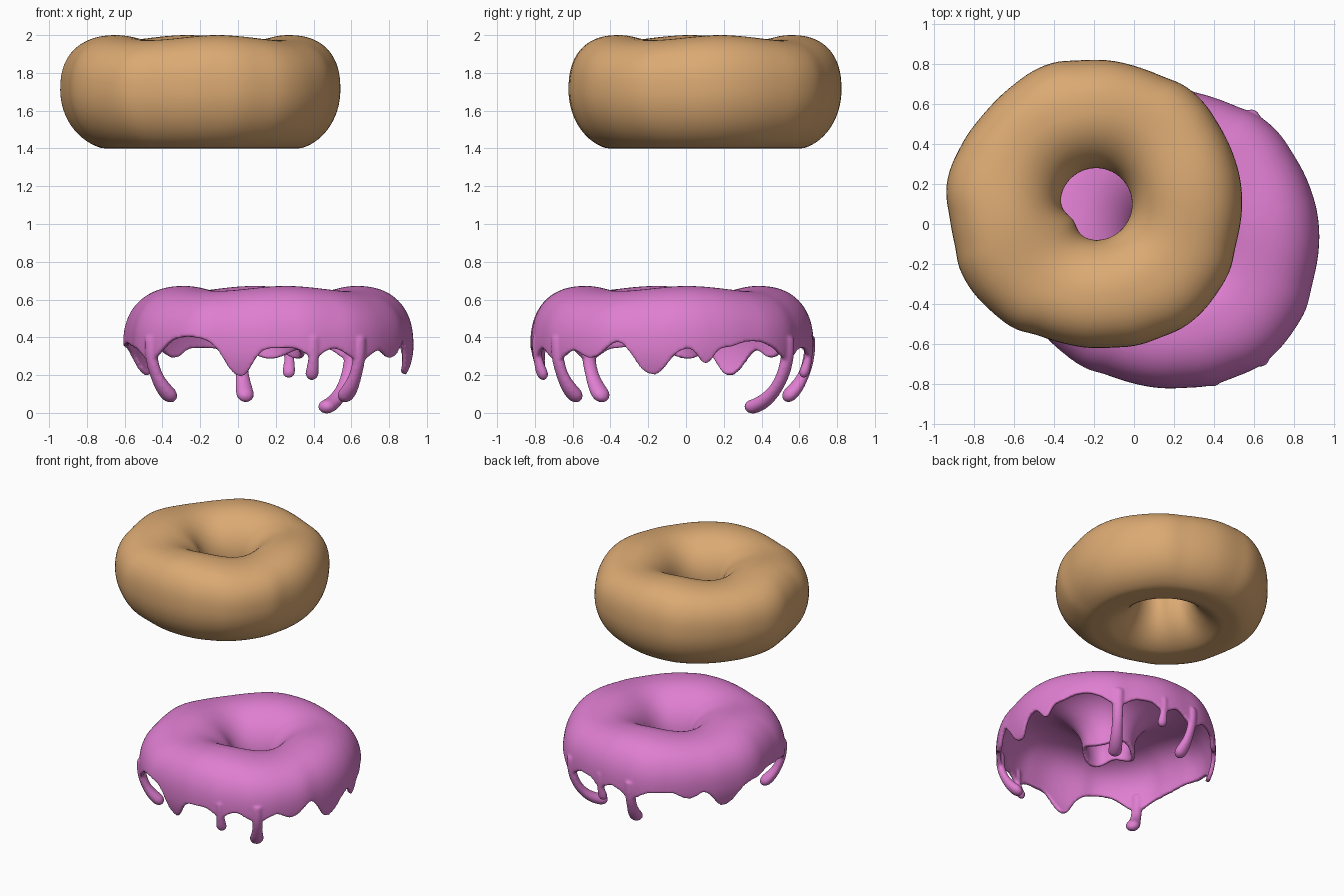
import bpy, bmesh, math
from mathutils import Vector

if "Cube" in bpy.data.objects:
    bpy.data.objects.remove(bpy.data.objects["Cube"])

def material(name, rgb):
    m = bpy.data.materials.new(name)
    m.diffuse_color = (*rgb, 1)
    m.use_nodes = True
    m.node_tree.nodes["Principled BSDF"].inputs["Base Color"].default_value = m.diffuse_color
    return m

TAN = material("baked dough", (0.71, 0.40, 0.17))
PINK = material("pink icing", (0.74, 0.21, 0.64))

# uneven outline of the doughnut: (angle, radius)
OUTLINE = [(0, .733), (29, .731), (48, .743), (68, .718), (91, .723), (112, .742),
           (127, .725), (140, .720), (155, .735), (170, .757), (190, .735), (212, .760),
           (230, .750), (252, .717), (272, .722), (291, .740), (310, .760), (328, .752),
           (348, .728)]
DOUGH_AT = Vector((-.19, .10, 1.71))
ICING_AT = Vector((.17, -.075, .355))
MID = .46          # radius of the ring's crest

def gap(a, b):
    return (a - b + 180) % 360 - 180

def outer_radius(a):
    # smooth weighted average of the outline points
    num = den = 0
    for ang, r in OUTLINE:
        w = math.exp(-(gap(a, ang) / 10) ** 2)
        num += w * r
        den += w
    return num / den

def power(x, n):
    return math.copysign(abs(x) ** (2 / n), x)

def raw(a, v):
    """Point of the dough surface: a around the ring, v around the tube (degrees)."""
    t, u = math.radians(a), math.radians(v)
    c, s = math.cos(u), math.sin(u)
    n = 2.4 if c > 0 and s > 0 else 2.0
    inner = .18 - .04 * math.exp(-(gap(a, 215) / 25) ** 2)
    r = MID + power(c, n) * ((outer_radius(a) - MID) if c > 0 else (MID - inner))
    if s > 0:
        z = power(s, n) * (.277 + .013 * math.cos(math.radians(4 * (a - 10))))
    else:
        z = max(s * .318, -.31)
    return Vector((r * math.cos(t), r * math.sin(t), z))

def normal(a, v):
    da = raw(a + 1, v) - raw(a - 1, v)
    dv = raw(a, v + 3) - raw(a, v - 3)
    return da.cross(dv).normalized()

def surface(a, v, off=0):
    p = raw(a, v)
    return p + normal(a, v) * off if off else p

def loft(bm, rings, closed):
    """Skin a list of rings; close into a loop or cap the ends."""
    vs = [[bm.verts.new(p) for p in ring] for ring in rings]
    n, k = len(vs), len(vs[0])
    for i in range(n if closed else n - 1):
        A, B = vs[i], vs[(i + 1) % n]
        for j in range(k):
            bm.faces.new((A[j], B[j], B[(j + 1) % k], A[(j + 1) % k]))
    if not closed:
        bm.faces.new(vs[0])
        bm.faces.new(vs[-1][::-1])

def finish(bm, name, mat, loc):
    bmesh.ops.recalc_face_normals(bm, faces=bm.faces)
    me = bpy.data.meshes.new(name)
    bm.to_mesh(me)
    bm.free()
    for p in me.polygons:
        p.use_smooth = True
    me.materials.append(mat)
    ob = bpy.data.objects.new(name, me)
    ob.location = loc
    bpy.context.collection.objects.link(ob)
    return ob

# dough ring
bm = bmesh.new()
loft(bm, [[surface(i * 2.5, j * 5) for j in range(72)] for i in range(144)], True)
finish(bm, "doughnut", TAN, DOUGH_AT)

# lower edge of the icing: lobes (angle, drop in degrees, half width)
LOBES = [(-103, 27, 7), (-34, 9, 6), (-8, 25, 8), (14, 14, 4), (134, 9, 6), (155, 26, 8),
         (-72, 8, 5), (-52, 11, 7), (55, 11, 7), (82, 8, 5), (102, 11, 7), (215, 11, 7),
         (-125, -9, 11), (-22, -5, 5), (35, -5, 9), (185, -3, 12)]

def edge(a):
    return -2 - sum(d * math.exp(-abs(gap(a, at) / w) ** 2.4) for at, d, w in LOBES)

# icing shell: outer skin from the outer edge over the crest into the hole, and back inside
bm = bmesh.new()
rings = []
for i in range(240):
    a = i * 1.5
    lo, hi = edge(a), 188 + 4 * math.sin(math.radians(3 * a))
    vs = [lo + (hi - lo) * j / 44 for j in range(45)]
    rings.append([surface(a, v, .027) for v in vs] + [surface(a, v, -.002) for v in reversed(vs)])
loft(bm, rings, True)

# drips hugging the dough: (angle, tip on tube in degrees, neck radius, bulb radius)
DRIPS = [(-72, -33, .030, .037), (-52, -60, .036, .048), (55, -86, .038, .048),
         (82, -31, .027, .035), (102, -60, .036, .048), (215, -60, .038, .050)]
for a, tip, neck, bulb in DRIPS:
    rings = []
    side = Vector((-math.sin(math.radians(a)), math.cos(math.radians(a)), 0))
    length = math.radians(6 - tip) * .29
    for k in range(29):
        t = 1 - (1 - k / 28) ** 1.5
        v = 6 + (tip - 6) * t
        swell = min(1, max(0, (t - .45) / .4))
        swell = swell * swell * (3 - 2 * swell)
        r = neck + (bulb - neck) * swell
        left = (1 - t) * length                      # rounded tip
        if left < r:
            r *= math.sqrt(max(.01, 1 - (1 - left / r) ** 2))
        nrm = normal(a, v)
        c = surface(a, v, .012)
        rings.append([c + side * r * math.cos(q) + nrm * .8 * r * math.sin(q)
                      for q in (math.tau * j / 16 for j in range(16))])
    loft(bm, rings, False)

icing = finish(bm, "icing", PINK, ICING_AT)
# fuse drips and shell into one soft skin
rm = icing.modifiers.new("fuse", 'REMESH')
rm.mode = 'VOXEL'
rm.voxel_size = .009
rm.use_smooth_shade = True
sm = icing.modifiers.new("soften", 'SMOOTH')
sm.factor = .5
sm.iterations = 6
